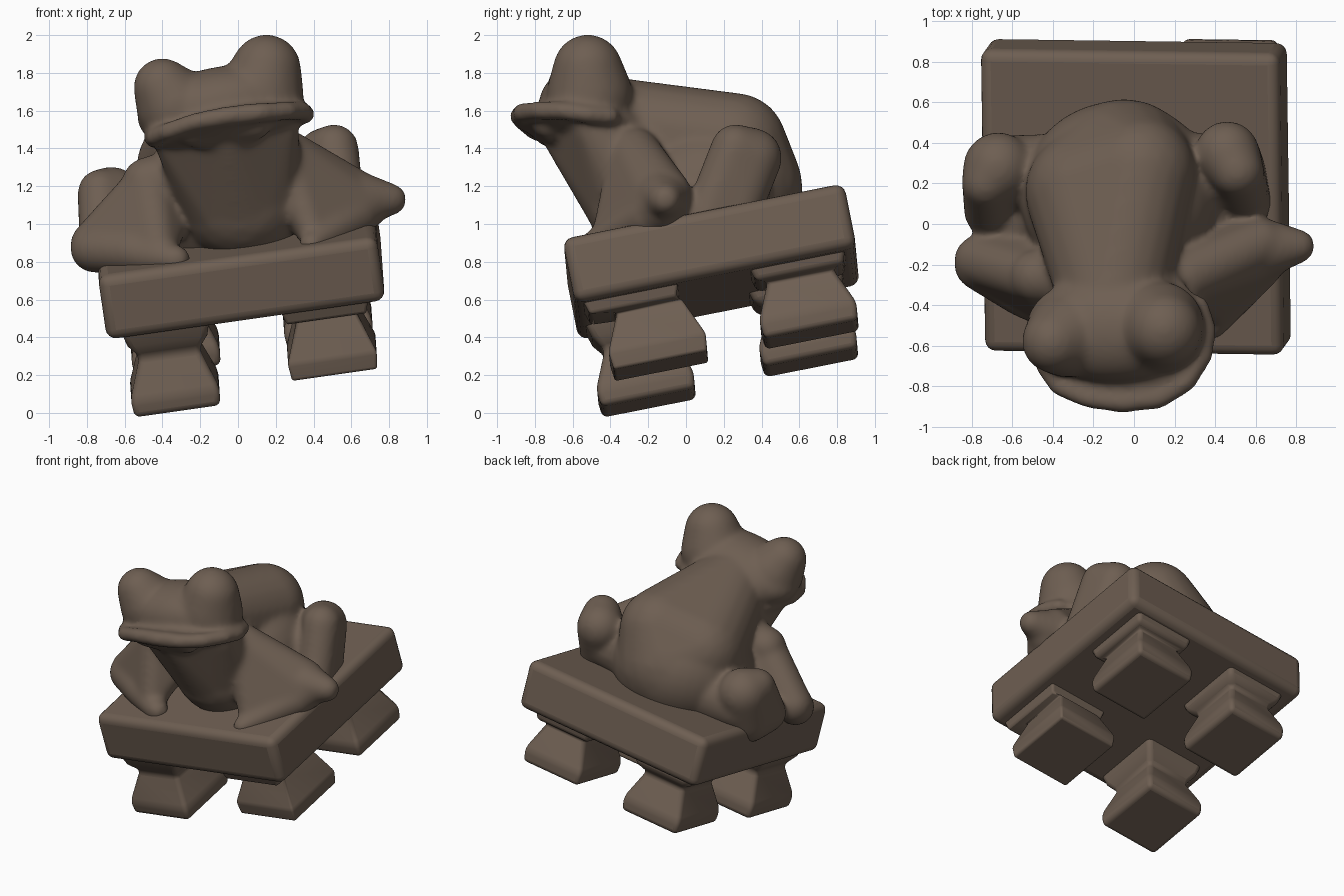
import bpy, bmesh
from mathutils import Matrix, Vector

if "Cube" in bpy.data.objects:
    bpy.data.objects.remove(bpy.data.objects["Cube"], do_unlink=True)

brown = bpy.data.materials.new("warm_brown")
brown.use_nodes = True
COLOUR = (0.155, 0.113, 0.084, 1)
brown.diffuse_color = COLOUR
brown.node_tree.nodes["Principled BSDF"].inputs["Base Color"].default_value = COLOUR

# Frame of the tilted slab, with its origin in the middle of the top face
up = Vector((-0.145, -0.2, 1)).normalized()
side = Vector((1, -0.014, 0.1422)).normalized()
back = up.cross(side)
TILT = Matrix((side, back, up)).transposed().to_4x4()
FRAME = Matrix.Translation((-0.015, 0.1, 0.97)) @ TILT


def finish(name, bm):
    bmesh.ops.recalc_face_normals(bm, faces=bm.faces)
    mesh = bpy.data.meshes.new(name)
    bm.to_mesh(mesh)
    bm.free()
    mesh.materials.append(brown)
    obj = bpy.data.objects.new(name, mesh)
    bpy.context.collection.objects.link(obj)
    return obj


def bevel(obj, width):
    mod = obj.modifiers.new("rounded_edges", 'BEVEL')
    mod.width, mod.segments = width, 4
    mod.angle_limit = 0.45
    bpy.ops.object.select_all(action='DESELECT')
    obj.select_set(True)
    bpy.context.view_layer.objects.active = obj
    bpy.ops.object.shade_smooth_by_angle(angle=0.7)


# Directions on a unit ball, shared by all hulls
ball = bmesh.new()
bmesh.ops.create_icosphere(ball, subdivisions=3, radius=1)
BALL = [v.co.copy() for v in ball.verts]
ball.free()


def hull(bm, *balls):
    """One convex skin around balls given as (x, y, z, radius)."""
    part = bmesh.new()
    for x, y, z, r in balls:
        for d in BALL:
            part.verts.new(Vector((x, y, z)) + d * r)
    bmesh.ops.convex_hull(part, input=part.verts[:])
    bmesh.ops.delete(part, geom=[v for v in part.verts if not v.link_faces], context='VERTS')
    mesh = bpy.data.meshes.new("hull")
    part.to_mesh(mesh)
    part.free()
    bm.from_mesh(mesh)
    bpy.data.meshes.remove(mesh)


def limb(bm, *balls):
    """Chain of balls, each neighbouring pair wrapped in a hull."""
    for pair in zip(balls, balls[1:]):
        hull(bm, *pair)


def ellipsoid(bm, centre, radii, tilt=TILT):
    matrix = Matrix.Translation(centre) @ tilt @ Matrix.Diagonal((*radii, 1))
    bmesh.ops.create_uvsphere(bm, u_segments=40, v_segments=20, radius=1, matrix=matrix)


# Slab
bm = bmesh.new()
bmesh.ops.create_cube(bm, size=1, matrix=FRAME @ Matrix.Translation((0, 0, -0.175))
                      @ Matrix.Diagonal((1.49, 1.52, 0.35, 1)))
bevel(finish("slab", bm), 0.055)

# Four flared feet: rings of (height, half width); the lower rings are shifted per foot
RINGS = [(-0.3, 0.25), (-0.41, 0.22), (-0.47, 0.165), (-0.68, 0.245), (-0.775, 0.235)]
FEET = {"front_left_foot": (0.42, -0.375, 0.045), "front_right_foot": (-0.43, -0.465, -0.015),
        "back_left_foot": (0.41, 0.44, 0.055), "back_right_foot": (-0.41, 0.42, 0.025)}
for name, (fx, fy, lift) in FEET.items():
    bm = bmesh.new()
    loops = []
    for z, w in RINGS:
        lower = z < -0.45
        cy = fy if lower or fy > 0 else -0.46
        cz = z + lift if lower else z
        loops.append([bm.verts.new(FRAME @ Vector((fx + sx * w * 0.97, cy + sy * w * 1.07, cz)))
                      for sx, sy in ((-1, -1), (1, -1), (1, 1), (-1, 1))])
    for low, high in zip(loops, loops[1:]):
        for i in range(4):
            j = (i + 1) % 4
            bm.faces.new((low[i], low[j], high[j], high[i]))
    bm.faces.new(loops[0])
    bm.faces.new(loops[-1])
    bevel(finish(name, bm), 0.03)

# Frog, blended from hulls and ellipsoids
bm = bmesh.new()
# Broad flat back from the neck to the rump, then the lower body and chest
hull(bm, (-0.1, -0.4, 1.52, 0.26), (-0.24, 0.16, 1.3, 0.3), (0.03, 0.26, 1.42, 0.275),
     (-0.05, 0.25, 1.19, 0.37))
ellipsoid(bm, (-0.07, 0.13, 1.14), (0.49, 0.48, 0.42))
hull(bm, (0.02, -0.2, 1.14, 0.34), (-0.06, 0.24, 1.18, 0.37))
# Throat tapering from the jaw to the belly
hull(bm, (-0.36, -0.52, 1.42, 0.08), (0.22, -0.5, 1.5, 0.1), (-0.06, -0.66, 1.46, 0.1),
     (0.02, -0.2, 1.13, 0.33), (-0.08, -0.3, 1.45, 0.3))
# Head, eye bulges and jaw
head_tilt = Matrix.Rotation(-0.19, 4, 'Y') @ Matrix.Rotation(-0.1, 4, 'X')
ellipsoid(bm, (-0.1, -0.51, 1.62), (0.44, 0.27, 0.21), head_tilt)
hull(bm, (0.15, -0.52, 1.82, 0.185), (0.12, -0.51, 1.68, 0.23))
hull(bm, (-0.4, -0.58, 1.725, 0.155), (-0.33, -0.55, 1.62, 0.21))
ellipsoid(bm, (-0.06, -0.53, 1.52), (0.42, 0.36, 0.11), head_tilt)
hull(bm, (-0.25, -0.73, 1.49, 0.08), (0.1, -0.73, 1.53, 0.08), (-0.06, -0.64, 1.46, 0.09))
# Rounded lip running round the wide mouth
limb(bm, (-0.45, -0.58, 1.45, 0.05), (-0.44, -0.7, 1.46, 0.05), (-0.37, -0.8, 1.49, 0.05),
     (-0.23, -0.86, 1.54, 0.05), (-0.06, -0.88, 1.57, 0.055), (0.12, -0.86, 1.59, 0.055),
     (0.26, -0.78, 1.6, 0.05), (0.34, -0.65, 1.6, 0.05), (0.36, -0.52, 1.58, 0.05),
     (0.32, -0.4, 1.57, 0.05))
# Arms, webbed between shoulder, pointed elbow and hand
hull(bm, (0.24, -0.27, 1.37, 0.14), (0.62, -0.1, 1.16, 0.13), (0.66, -0.14, 1.09, 0.13),
     (0.4, -0.42, 0.94, 0.08), (0.3, -0.15, 1.15, 0.12))
limb(bm, (0.63, -0.12, 1.13, 0.15), (0.81, -0.11, 1.13, 0.085))
limb(bm, (0.62, -0.2, 1.04, 0.12), (0.39, -0.5, 0.89, 0.07))
hull(bm, (-0.47, -0.27, 1.21, 0.13), (-0.76, -0.18, 0.89, 0.13), (-0.42, -0.4, 0.87, 0.1),
     (-0.35, -0.18, 1.1, 0.12))
limb(bm, (-0.25, -0.25, 1.25, 0.17), (-0.48, -0.26, 1.22, 0.135))
limb(bm, (-0.76, -0.2, 0.87, 0.13), (-0.55, -0.34, 0.85, 0.12), (-0.33, -0.48, 0.81, 0.08))
# Flanks between the arms and the hind legs
limb(bm, (0.3, 0.05, 1.05, 0.2), (0.47, 0.01, 1.0, 0.13))
limb(bm, (-0.35, 0.05, 1.0, 0.2), (-0.57, -0.01, 0.9, 0.13))
# Left and right hind legs with raised knees
hull(bm, (0.46, 0.35, 1.35, 0.16), (0.51, 0.26, 1.4, 0.13), (0.56, 0.1, 1.02, 0.12),
     (0.52, 0.27, 1.08, 0.13))
limb(bm, (0.15, 0.2, 1.15, 0.25), (0.44, 0.28, 1.2, 0.17))
hull(bm, (-0.67, 0.28, 1.13, 0.175), (-0.73, 0.2, 1.17, 0.12), (-0.71, 0.06, 0.91, 0.13),
     (-0.66, 0.22, 0.92, 0.17))
limb(bm, (-0.3, 0.22, 1.05, 0.23), (-0.62, 0.26, 1.02, 0.18))
frog = finish("frog", bm)
mod = frog.modifiers.new("blend", 'REMESH')
mod.mode, mod.voxel_size, mod.use_smooth_shade = 'VOXEL', 0.016, True
mod = frog.modifiers.new("soften", 'SMOOTH')
mod.factor, mod.iterations = 0.5, 22
